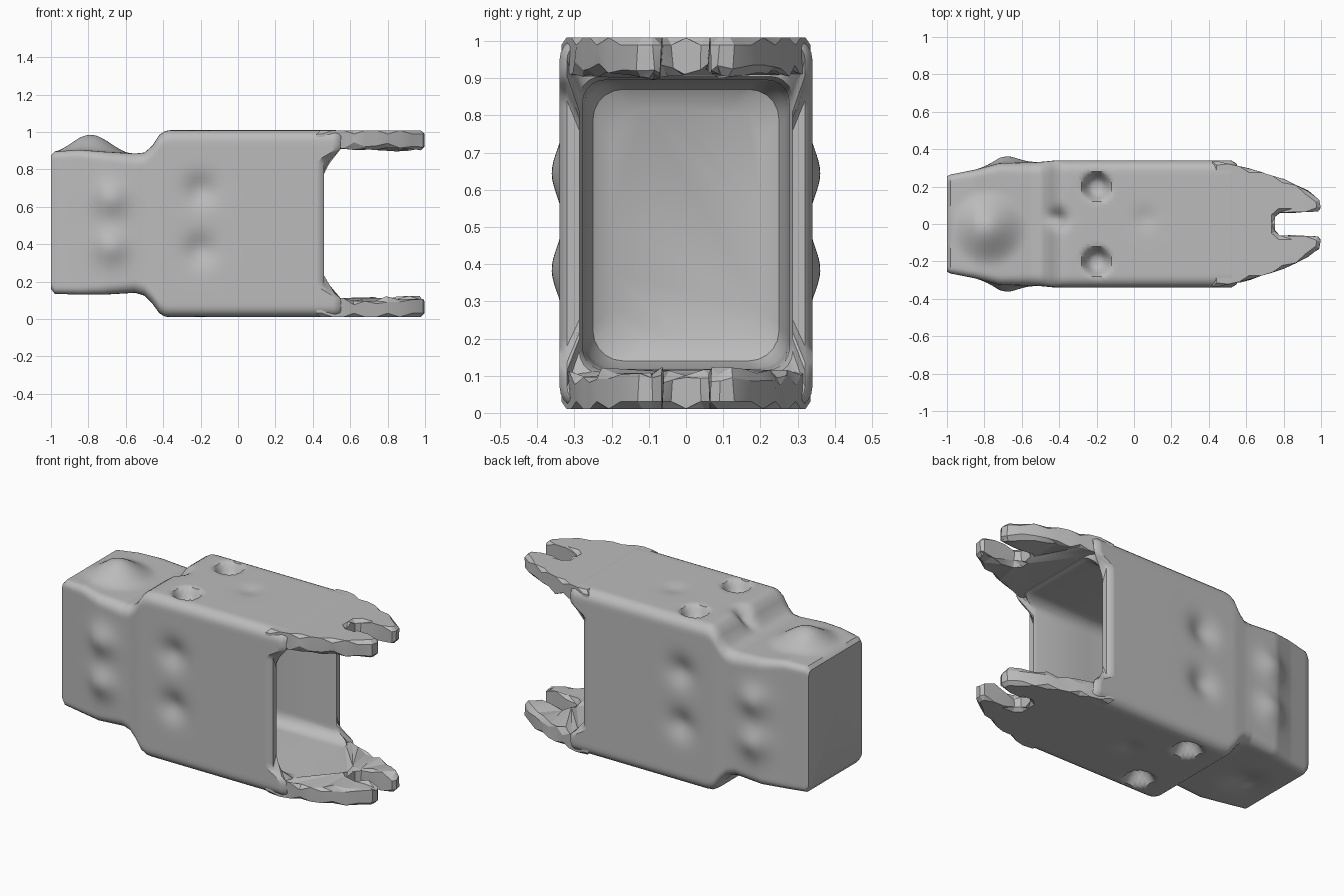
import bpy, bmesh, math, random
from mathutils import Vector

random.seed(4)
if "Cube" in bpy.data.objects:
    bpy.data.objects.remove(bpy.data.objects["Cube"], do_unlink=True)

grey = bpy.data.materials.new("plain grey")
grey.use_nodes = True
grey.diffuse_color = (0.5, 0.5, 0.5, 1)
grey.node_tree.nodes["Principled BSDF"].inputs["Base Color"].default_value = (0.5, 0.5, 0.5, 1)

MID = 0.51


def finish(bm, name, angle):
    bmesh.ops.recalc_face_normals(bm, faces=bm.faces)
    mesh = bpy.data.meshes.new(name)
    bm.to_mesh(mesh)
    bm.free()
    mesh.materials.append(grey)
    ob = bpy.data.objects.new(name, mesh)
    bpy.context.collection.objects.link(ob)
    bpy.ops.object.select_all(action='DESELECT')
    ob.select_set(True)
    bpy.context.view_layer.objects.active = ob
    bpy.ops.object.shade_smooth_by_angle(angle=math.radians(angle))
    return ob


def smooth(t):
    t = max(0, min(1, t))
    return t * t * (3 - 2 * t)


def lerp_table(table, x):
    for a, b in zip(table, table[1:]):
        if x <= b[0]:
            t = (x - a[0]) / (b[0] - a[0])
            return [p + (q - p) * t for p, q in zip(a[1:], b[1:])]
    return table[-1][1:]


def ring(x, hy, z0, z1, r, ny=28, nz=40, nc=5):
    """Rounded rectangle across x, always with the same number of points."""
    cy, cz, m = hy - r, (z1 - z0) / 2 - r, (z0 + z1) / 2
    corners = [(cy, cz, 0), (-cy, cz, 1), (-cy, -cz, 2), (cy, -cz, 3)]
    pts = []
    for i, (a, b, q) in enumerate(corners):
        for k in range(nc + 1):
            t = (q + k / nc) * math.pi / 2
            pts.append(Vector((x, a + r * math.cos(t), m + b + r * math.sin(t))))
        n = nz if i % 2 else ny
        na, nb, nq = corners[(i + 1) % 4]
        t = nq * math.pi / 2
        end = Vector((x, na + r * math.cos(t), m + nb + r * math.sin(t)))
        start = pts[-1].copy()
        pts += [start.lerp(end, k / n) for k in range(1, n)]
    return pts


def gauss(d, s):
    return math.exp(-(d / s) ** 2)


def sculpt(p):
    """Soft bumps and dents of the outer skin."""
    x, y, z = p
    if abs(y) > 0.24 and 0.17 < z < 0.86:
        side = math.copysign(1, y)
        for zc in (0.385, 0.645):
            p.y += side * 0.035 * gauss(math.hypot(x + 0.68, z - zc), 0.085)
        for zc in (0.37, 0.69):
            p.y -= side * 0.035 * gauss(math.hypot(x + 0.2, z - zc), 0.08)
    if abs(y) < 0.3 and (z > 0.86 or z < 0.16):
        up = 1 if z > MID else -1
        hole = math.hypot(x + 0.2, abs(y) - 0.2)
        p.z -= up * 0.08 * smooth((0.09 - hole) / 0.06)
        p.z -= up * 0.012 * gauss(math.hypot(x - 0.06, y - 0.03), 0.06)
        dome = math.hypot(x + 0.78, y + 0.02)
        if up > 0:
            p.z += 0.085 * smooth(1 - dome / 0.21)
            p.z -= 0.06 * gauss(math.hypot(x + 0.41, y - 0.03), 0.045)
        else:
            p.z += 0.025 * gauss(dome, 0.1)
    return p


# Outer skin stations: x, half width, bottom, top, corner radius
STATIONS = [
    (-1.0, 0.255, 0.16, 0.875, 0.03), (-0.98, 0.265, 0.135, 0.895, 0.035),
    (-0.85, 0.29, 0.13, 0.905, 0.04), (-0.72, 0.325, 0.13, 0.895, 0.05),
    (-0.55, 0.33, 0.14, 0.885, 0.06), (-0.5, 0.332, 0.125, 0.89, 0.06),
    (-0.46, 0.336, 0.085, 0.925, 0.06), (-0.42, 0.34, 0.03, 0.985, 0.06),
    (-0.39, 0.34, 0.013, 1.005, 0.06), (-0.36, 0.34, 0.01, 1.01, 0.06),
    (0.43, 0.34, 0.01, 1.01, 0.06), (0.455, 0.325, 0.015, 1.005, 0.05),
]
# Cavity stations, running inwards from the rim
CAVITY = [
    (0.46, 0.32, 0.02, 1.0, 0.05), (0.46, 0.287, 0.105, 0.905, 0.06),
    (0.44, 0.278, 0.115, 0.895, 0.06), (0.1, 0.275, 0.118, 0.892, 0.07),
    (-0.26, 0.27, 0.12, 0.89, 0.08), (-0.32, 0.25, 0.14, 0.87, 0.08),
    (-0.35, 0.2, 0.19, 0.82, 0.08),
]


def flare(p):
    """Sweep the rim outwards into the forks near top and bottom."""
    reach = smooth((p.x - 0.3) / 0.13)
    p.x += 0.09 * reach * smooth((abs(p.z - MID) - 0.33) / 0.075)
    return p


# Hollow body with the narrower head
bm = bmesh.new()
xs = sorted({round(-1 + 0.02 * i, 3) for i in range(72)} | {s[0] for s in STATIONS})
loops = [[flare(sculpt(p)) for p in ring(x, *lerp_table(STATIONS, x))] for x in xs]
loops += [[flare(p) for p in ring(*s)] for s in CAVITY]
loops = [[bm.verts.new(p) for p in loop] for loop in loops]
for a, b in zip(loops, loops[1:]):
    n = len(a)
    for i in range(n):
        bm.faces.new((a[i], a[(i + 1) % n], b[(i + 1) % n], b[i]))
bm.faces.new(loops[0])
bm.faces.new(loops[-1])
finish(bm, "hollow_body", 40)

# Forked plates: half outline, from the slot root round to the wall
HALF = [(0.755, 0.0), (0.755, 0.04), (0.78, 0.062), (0.985, 0.066), (0.998, 0.09),
        (0.99, 0.13), (0.93, 0.175), (0.8, 0.24), (0.62, 0.295), (0.45, 0.335), (0.42, 0.335)]
outline = []
for (ax, ay), (bx, by) in zip(HALF, HALF[1:]):
    n = max(1, round(math.hypot(bx - ax, by - ay) / 0.06))
    outline += [(ax + (bx - ax) * k / n, ay + (by - ay) * k / n) for k in range(n)]
outline.append(HALF[-1])
outline += [(x, -y) for x, y in reversed(outline[1:])]


def fork(name, up):
    bm = bmesh.new()
    face = bm.faces.new([bm.verts.new((x, y, MID + up * 0.499)) for x, y in outline])
    out = bmesh.ops.extrude_face_region(bm, geom=[face])
    for v in out["geom"]:
        if isinstance(v, bmesh.types.BMVert):
            v.co.z -= up * (0.1 + 0.01 * smooth((v.co.x - 0.7) / 0.2))
    rims = [e for e in bm.edges if abs(e.verts[0].co.z - e.verts[1].co.z) < 0.05]
    bmesh.ops.bevel(bm, geom=rims, offset=0.02, segments=1, affect='EDGES', clamp_overlap=True)
    bmesh.ops.triangulate(bm, faces=bm.faces)
    # Chipped, faceted underside
    for v in bm.verts:
        if v.co.x > 0.55 and abs(v.co.z - MID) < 0.46:
            v.co.z += up * random.uniform(-0.006, 0.018)
            v.co.y += random.uniform(-0.006, 0.006)
    finish(bm, name, 20)


fork("top_fork", 1)
fork("bottom_fork", -1)
